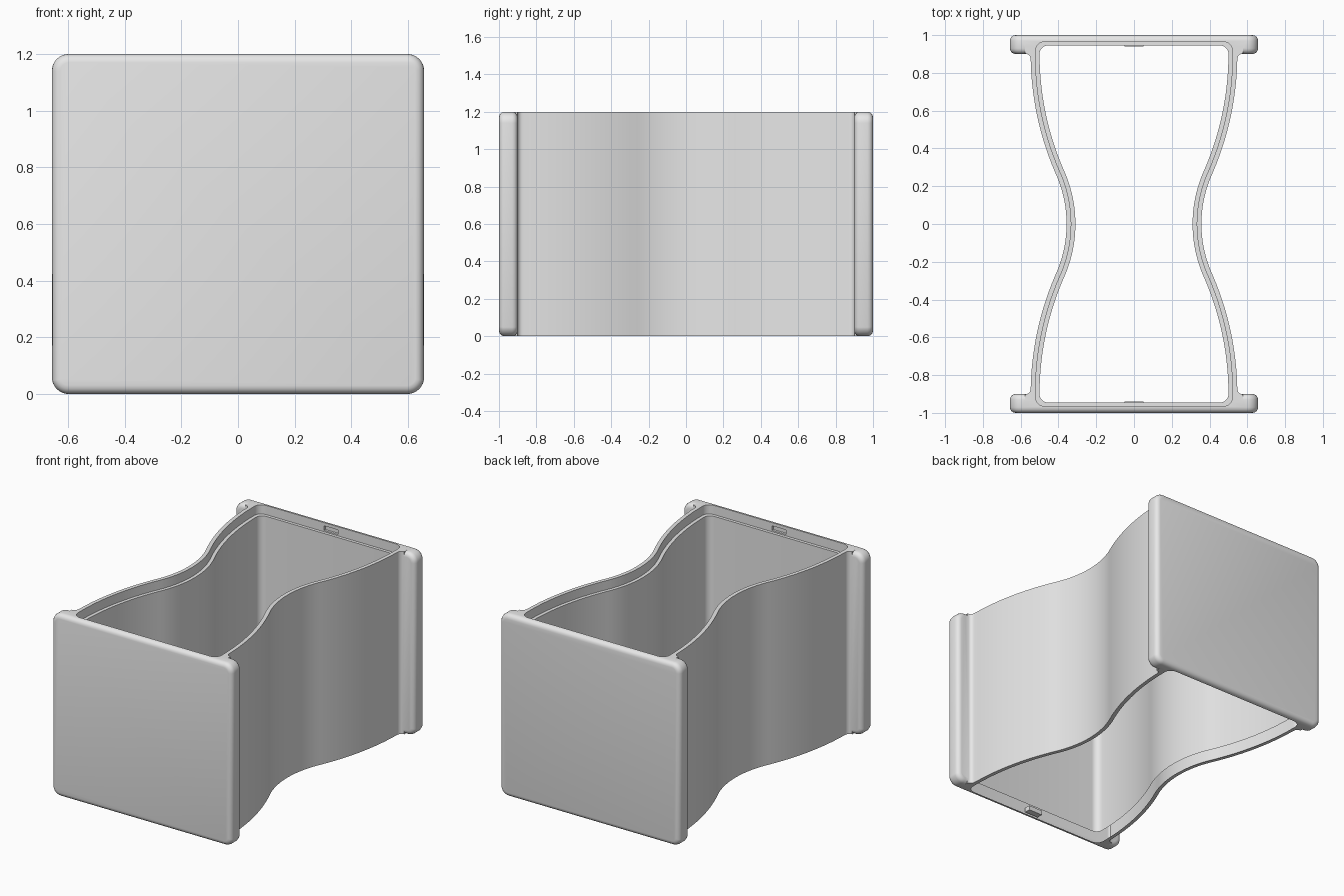
import bpy, bmesh, math
from mathutils import Vector

if "Cube" in bpy.data.objects:
    bpy.data.objects.remove(bpy.data.objects["Cube"])

HEIGHT = 1.2
WAIST, SHOULDER, BEND, END = 0.357, 0.547, 0.26, 0.90

grey = bpy.data.materials.new("plain_grey")
grey.diffuse_color = (0.8, 0.8, 0.8, 1)
grey.use_nodes = True
grey.node_tree.nodes["Principled BSDF"].inputs["Base Color"].default_value = grey.diffuse_color


def arc(cx, cy, r, a0, a1, n):
    return [(cx + r * math.cos(math.radians(a0 + (a1 - a0) * i / n)),
             cy + r * math.sin(math.radians(a0 + (a1 - a0) * i / n))) for i in range(n + 1)]


def side_curve(inset):
    """Quarter of the waisted wall, from y = 0 to the end plate: two tangent arcs."""
    theta = 2 * math.atan((SHOULDER - WAIST) / END)
    r1, r2 = BEND / math.sin(theta), (END - BEND) / math.sin(theta)
    deg = math.degrees(theta)
    waist = arc(WAIST + r1, 0, r1 + inset, 180, 180 - deg, 12)
    belly = arc(SHOULDER - r2, END, r2 - inset, -deg, 0, 20)
    return waist + belly[1:]


def four_way(quarter):
    """Mirror a quarter outline (+x, +y) into a closed loop."""
    right = [(x, -y) for x, y in quarter[:0:-1]] + quarter
    return right + [(-x, y) for x, y in reversed(right)]


def make_object(name, bm):
    bmesh.ops.recalc_face_normals(bm, faces=bm.faces[:])
    mesh = bpy.data.meshes.new(name)
    bm.to_mesh(mesh)
    bm.free()
    mesh.materials.append(grey)
    obj = bpy.data.objects.new(name, mesh)
    bpy.context.collection.objects.link(obj)
    return obj


def prism(name, loop, z0, z1):
    bm = bmesh.new()
    face = bm.faces.new([bm.verts.new((x, y, z0)) for x, y in loop])
    out = bmesh.ops.extrude_face_region(bm, geom=[face])
    bmesh.ops.translate(bm, vec=(0, 0, z1 - z0),
                        verts=[v for v in out["geom"] if isinstance(v, bmesh.types.BMVert)])
    return make_object(name, bm)


def end_plate(name, sign):
    """Rounded square plate with softened rims."""
    r, w, h = 0.06, 0.657, HEIGHT / 2
    loop = four_way(arc(w - r, h - r, r, 0, 90, 8))
    # four_way drops the first arc point on one side, so put it back
    loop = [p for i, p in enumerate(loop) if p not in loop[:i]]
    bm = bmesh.new()
    face = bm.faces.new([bm.verts.new((x, sign * 0.9, z + h)) for x, z in loop])
    out = bmesh.ops.extrude_face_region(bm, geom=[face])
    bmesh.ops.translate(bm, vec=(0, sign * 0.1, 0),
                        verts=[v for v in out["geom"] if isinstance(v, bmesh.types.BMVert)])
    rims = [e for e in bm.edges if abs(e.verts[0].co.y - e.verts[1].co.y) < 1e-5]
    bmesh.ops.bevel(bm, geom=rims, offset=0.03, segments=4, profile=0.5, affect='EDGES')
    return make_object(name, bm)


def cavity_loop(inset, end, r):
    return four_way(side_curve(inset)[:-1] + arc(SHOULDER - inset - r, end - r, r, 0, 90, 8))


def box(name, centre, size):
    bm = bmesh.new()
    bmesh.ops.create_cube(bm, size=1)
    for v in bm.verts:
        v.co = Vector(centre) + Vector(a * b for a, b in zip(v.co, size))
    return make_object(name, bm)


# Waisted walls, flared with a small fillet where they meet the plates
flare = arc(SHOULDER + 0.03, 0.872, 0.03, 180, 90, 6)
outline = [p for p in side_curve(0) if p[1] < 0.865] + flare + [(SHOULDER + 0.03, 0.94)]
frame = prism("hourglass_frame", four_way(outline), 0, HEIGHT)

# End plates
plates = [end_plate("front_plate", -1), end_plate("back_plate", 1)]

# Through cavity, stepped recess at both openings, latch slots in the recess walls
cutters = [prism("cavity_cutter", cavity_loop(0.047, 0.945, 0.045), -0.1, HEIGHT + 0.1),
           prism("lower_recess_cutter", cavity_loop(0.025, 0.965, 0.05), -0.1, 0.06),
           prism("upper_recess_cutter", cavity_loop(0.025, 0.965, 0.05), HEIGHT - 0.06, HEIGHT + 0.1)]
for sign in (-1, 1):
    for z in (0.036, HEIGHT - 0.036):
        cutters.append(box("slot_cutter", (0, sign * 0.96, z), (0.1, 0.04, 0.03)))

for part, operation in [(p, 'UNION') for p in plates] + [(c, 'DIFFERENCE') for c in cutters]:
    mod = frame.modifiers.new(part.name, 'BOOLEAN')
    mod.operation, mod.solver, mod.object = operation, 'EXACT', part

# Bake the booleans and drop the helper parts
bpy.context.view_layer.update()
graph = bpy.context.evaluated_depsgraph_get()
baked = bpy.data.meshes.new_from_object(frame.evaluated_get(graph))
frame.modifiers.clear()
frame.data = baked
for part in plates + cutters:
    bpy.data.objects.remove(part)

bpy.context.view_layer.objects.active = frame
frame.select_set(True)
bpy.ops.object.shade_smooth_by_angle(angle=math.radians(30))
